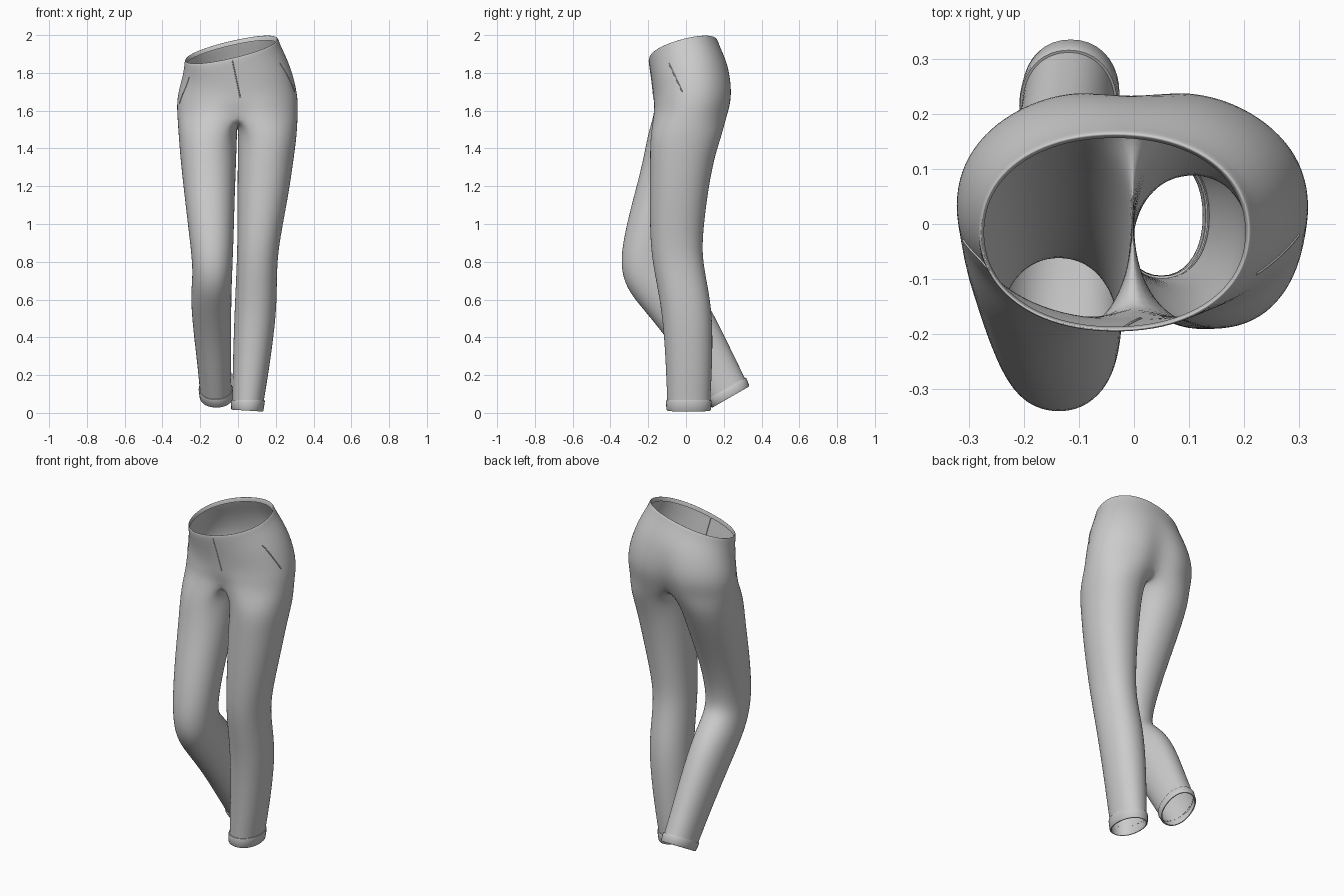
import bpy, bmesh, math
from mathutils import Vector

if "Cube" in bpy.data.objects:
    bpy.data.objects.remove(bpy.data.objects["Cube"])


def ring(sec, angles, side=1, grow=0.0, power=2.15, cleft=(0, 0)):
    """Closed cross-section: left x, right x, front (y, z), back (y, z), sideways slope."""
    xl, xr, yf, zf, yb, zb, slope = sec
    mid, half = (xl + xr) / 2, (xr - xl) / 2 * 1.012 + grow
    front, back = Vector((0, yf, zf)), Vector((0, yb, zb))
    c, d = (front + back) / 2, (back - front) / 2
    d = d * (1.012 + grow / d.length)
    pts = []
    for a in angles:
        co, si = math.cos(math.radians(a)), math.sin(math.radians(a))
        u = math.copysign(abs(co) ** (2 / power), co) * side
        v = math.copysign(abs(si) ** (2 / power), si)
        p = c + d * v
        p.x = mid + half * u
        p.z += slope * half * u
        # dent along the centre line, front and back
        dent = math.exp(-(half * u / 0.065) ** 2)
        p.y += dent * (cleft[0] if si < 0 else -cleft[1])
        pts.append(p)
    return pts


def bridge(bm, a, b):
    n = len(a)
    for i in range(n):
        bm.faces.new((a[i], a[(i + 1) % n], b[(i + 1) % n], b[i]))


def finish(bm, name, subsurf=0, angle=40):
    bmesh.ops.recalc_face_normals(bm, faces=bm.faces)
    me = bpy.data.meshes.new(name)
    bm.to_mesh(me)
    bm.free()
    ob = bpy.data.objects.new(name, me)
    bpy.context.collection.objects.link(ob)
    bpy.ops.object.select_all(action='DESELECT')
    bpy.context.view_layer.objects.active = ob
    ob.select_set(True)
    if subsurf:
        m = ob.modifiers.new("smooth", 'SUBSURF')
        m.levels = m.render_levels = subsurf
        bpy.ops.object.shade_smooth()
    else:
        bpy.ops.object.shade_smooth_by_angle(angle=math.radians(angle))
    return ob


# Hip sections from the tilted waist to the crotch: section, (front, back) dent
hips = [
    ((-.272, .202, -.186, 1.855, .156, 1.945, .23), (0, 0)),
    ((-.275, .205, -.189, 1.880, .159, 1.970, .23), (0, 0)),
    ((-.281, .212, -.196, 1.878, .167, 1.970, .23), (0, 0)),
    ((-.283, .220, -.194, 1.850, .175, 1.945, .22), (0, 0)),
    ((-.287, .243, -.188, 1.810, .193, 1.905, .18), (0, 0)),
    ((-.297, .278, -.180, 1.755, .226, 1.835, .11), (0, .005)),
    ((-.315, .305, -.173, 1.690, .250, 1.740, .05), (0, .02)),
    ((-.323, .317, -.178, 1.635, .254, 1.650, .02), (.012, .035)),
    ((-.320, .315, -.185, 1.580, .230, 1.560, 0), (.04, .05)),
]
# Straight leg, then bent leg: left x, right x, front y z, back y z
straight = [
    (.000, .312, -.190, 1.47, .190, 1.47),
    (-.002, .296, -.191, 1.35, .150, 1.35),
    (-.003, .272, -.192, 1.18, .118, 1.18),
    (-.003, .238, -.192, 1.00, .095, 1.00),
    (-.005, .212, -.185, .85, .084, .85),
    (-.010, .206, -.163, .72, .105, .72),
    (-.018, .205, -.130, .55, .138, .55),
    (-.025, .182, -.112, .35, .142, .35),
    (-.030, .152, -.103, .15, .134, .15),
    (-.031, .137, -.100, .067, .129, .067),
    (-.031, .134, -.099, .035, .128, .035),
]
bent = [
    (-.315, -.005, -.205, 1.47, .185, 1.47),
    (-.303, -.010, -.230, 1.32, .115, 1.32),
    (-.279, -.018, -.287, 1.11, .015, 1.11),
    (-.260, -.022, -.325, .95, -.045, .95),
    (-.246, -.027, -.346, .82, -.066, .84),
    (-.241, -.030, -.335, .71, -.055, .775),
    (-.246, -.033, -.288, .62, .000, .72),
    (-.250, -.035, -.210, .53, .075, .645),
    (-.237, -.036, -.085, .375, .160, .50),
    (-.216, -.036, .025, .205, .243, .325),
    (-.203, -.034, .113, .072, .312, .185),
    (-.202, -.033, .127, .050, .323, .163),
]

# Trousers: one skin, the hips split into two legs at a shared crotch seam
bm = bmesh.new()
prev = None
for sec, cleft in hips:
    row = [bm.verts.new(p) for p in
           ring(sec, [-90 + 15 * i for i in range(24)], cleft=cleft)]
    if prev:
        bridge(bm, prev, row)
    prev = row
back, front = prev[12].co.copy(), prev[0].co.copy()
seam = []
for i in range(1, 6):
    p = back.lerp(front, i / 6)
    p.z -= .045 * math.sin(math.pi * i / 6)
    seam.append(bm.verts.new(p))
for side, leg in ((1, straight), (-1, bent)):
    outer = prev[:13] if side == 1 else [prev[-i % 24] for i in range(13)]
    loop = outer + seam
    for sec in leg:
        row = [bm.verts.new(p) for p in
               ring(sec + (0,), [-120 + 20 * i for i in range(18)], side)]
        bridge(bm, loop, row)
        loop = row
trousers = finish(bm, "trousers", subsurf=2)


# Turned-up cuffs
def cuff(name, top, bottom, slope):
    bm = bmesh.new()
    prev = None
    for t, grow in ((0, -.002), (0, .003), (.1, .005), (.92, .005), (1, .002),
                    (1, -.003), (.9, -.005), (.3, -.005)):
        sec = tuple(a + (b - a) * t for a, b in zip(top, bottom))
        pts = ring(sec + (slope * t,), [i * 10 for i in range(36)], grow=grow)
        row = [bm.verts.new(p) for p in pts]
        if prev:
            bridge(bm, prev, row)
        prev = row
    finish(bm, name)


cuff("straight_leg_cuff", straight[-2], (-.030, .128, -.097, .012, .126, .012), -.06)
cuff("bent_leg_cuff", bent[-2], (-.197, -.032, .143, .030, .331, .138), 0)

# Seam lines laid on the skin: fly and the two slanted pockets
bpy.context.view_layer.update()
skin = trousers.evaluated_get(bpy.context.evaluated_depsgraph_get())


def seam_line(name, start, end, direction, radius=.003, steps=10):
    pts = []
    for i in range(steps + 1):
        p = Vector(start).lerp(Vector(end), i / steps)
        hit, loc, _, _ = skin.ray_cast(p, Vector(direction))
        if hit:
            pts.append(loc)
    if len(pts) < 2:
        return
    cu = bpy.data.curves.new(name, 'CURVE')
    cu.dimensions = '3D'
    cu.bevel_depth, cu.bevel_resolution, cu.use_fill_caps = radius, 1, True
    sp = cu.splines.new('POLY')
    sp.points.add(len(pts) - 1)
    for q, p in zip(sp.points, pts):
        q.co = (*p, 1)
    bpy.context.collection.objects.link(bpy.data.objects.new(name, cu))


seam_line("fly_seam", (-.03, -1, 1.865), (.012, -1, 1.67), (0, 1, 0))
seam_line("right_pocket", (1, -.09, 1.85), (1, -.02, 1.70), (-1, 0, 0))
seam_line("left_pocket", (-1, -.09, 1.78), (-1, -.03, 1.64), (1, 0, 0))
